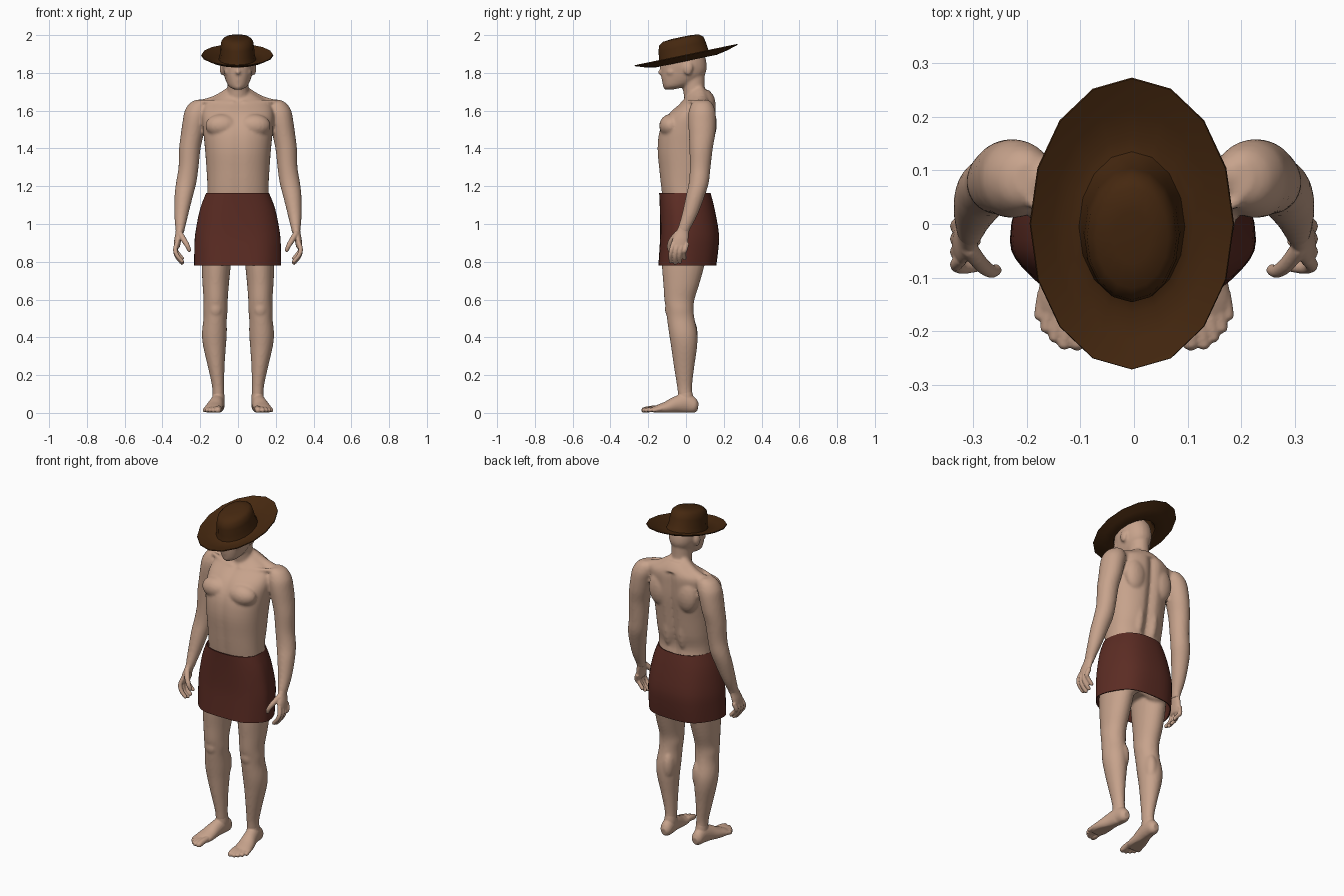
import bpy, bmesh, math
from mathutils import Vector, Matrix


def material(name, rgb):
    m = bpy.data.materials.new(name)
    m.diffuse_color = (*rgb, 1)
    return m


SKIN = material("tan skin", (0.57, 0.365, 0.262))
CLOTH = material("dark red cloth", (0.105, 0.025, 0.017))
FELT = material("brown felt", (0.060, 0.021, 0.005))


def spline(rows, steps):
    """Catmull-Rom interpolation through rows of numbers."""
    out = []
    for i in range(len(rows) - 1):
        a, b, c, d = (rows[max(i - 1, 0)], rows[i], rows[i + 1], rows[min(i + 2, len(rows) - 1)])
        for k in range(steps):
            t = k / steps
            out.append([q + 0.5 * t * (r - p + t * (2*p - 5*q + 4*r - s + t * (3*(q - r) + s - p)))
                        for p, q, r, s in zip(a, b, c, d)])
    return out + [list(rows[-1])]


def bridge(bm, rings):
    for a, b in zip(rings, rings[1:]):
        for i in range(len(a)):
            j = (i + 1) % len(a)
            bm.faces.new((a[i], a[j], b[j], b[i]))


def loft(bm, rows, side=1, n=24, steps=4, flat=True, power=1.0, shape=None):
    """Closed tube through (x, y, z, width radius, depth radius) rows."""
    rows = spline(rows, steps)
    rings = []
    for i, (x, y, z, ra, rb) in enumerate(rows):
        u, v = Vector((1, 0, 0)), Vector((0, 1, 0))
        if not flat:
            t = Vector(rows[min(i + 1, len(rows) - 1)][:3]) - Vector(rows[max(i - 1, 0)][:3])
            t.normalize()
            u = (u - t * u.dot(t)).normalized()
            v = t.cross(u)
        ring = []
        for k in range(n):
            a = 2 * math.pi * k / n
            c, s = math.cos(a), math.sin(a)
            c, s = (math.copysign(abs(w) ** power, w) for w in (c, s))
            p = Vector((x, y, z)) + u * (ra * c) + v * (rb * s)
            if shape:
                p = shape(p)
            ring.append(bm.verts.new((p.x * side, p.y, p.z)))
        rings.append(ring)
    bridge(bm, rings)
    bm.faces.new(rings[0])
    bm.faces.new(rings[-1])


def tube(bm, points, side=1):
    """Round-tipped digit through (x, y, z, radius) points."""
    rows = [(*p[:3], p[3], p[3]) for p in points]
    tip = Vector(points[-1][:3])
    d = (tip - Vector(points[-2][:3])).normalized() * points[-1][3]
    r = points[-1][3]
    rows += [(*(tip + d * 0.6), r * 0.8, r * 0.8), (*(tip + d), r * 0.2, r * 0.2)]
    loft(bm, rows, side, n=12, steps=3, flat=False)


def ball(bm, center, radii, side=1):
    c = Vector(center)
    c.x *= side
    bmesh.ops.create_uvsphere(bm, u_segments=20, v_segments=12, radius=1,
                              matrix=Matrix.Translation(c) @ Matrix.Diagonal((*radii, 1)))


def finish(bm, name, mat, mods=(), angle=None):
    bmesh.ops.recalc_face_normals(bm, faces=bm.faces)
    mesh = bpy.data.meshes.new(name)
    bm.to_mesh(mesh)
    bm.free()
    mesh.materials.append(mat)
    ob = bpy.data.objects.new(name, mesh)
    bpy.context.collection.objects.link(ob)
    bpy.ops.object.select_all(action='DESELECT')
    ob.select_set(True)
    bpy.context.view_layer.objects.active = ob
    for kind, settings in mods:
        m = ob.modifiers.new(kind.title(), kind)
        for key, value in settings.items():
            setattr(m, key, value)
        bpy.ops.object.modifier_apply(modifier=m.name)
    if angle:
        bpy.ops.object.shade_smooth_by_angle(angle=math.radians(angle))
    else:
        bpy.ops.object.shade_smooth()
    return ob


def blend(voxel, rounds):
    return (('REMESH', dict(mode='VOXEL', voxel_size=voxel)),
            ('SMOOTH', dict(factor=0.5, iterations=rounds)))


def torso_shape(p):
    # spine furrow and a faint line down the belly
    if 1.0 < p.z < 1.66:
        p.y -= math.copysign(0.02 if p.y > 0 else 0.006, p.y) * math.exp(-(p.x / 0.025) ** 2)
    return p


# Body: torso, neck and head
body = bmesh.new()
loft(body, [(0, 0, .84, .08, .06), (0, .01, .95, .172, .13), (0, .01, 1.05, .168, .125),
            (0, -.012, 1.18, .162, .12), (0, -.008, 1.28, .166, .135), (0, -.005, 1.4, .175, .148),
            (0, .008, 1.5, .185, .148), (0, .032, 1.58, .19, .128), (0, .065, 1.64, .17, .095),
            (0, .075, 1.68, .105, .07), (0, .07, 1.71, .06, .05)],
     n=64, power=0.88, shape=torso_shape)
loft(body, [(0, .07, 1.6, .07, .07), (0, .045, 1.69, .057, .058), (0, .035, 1.8, .055, .065)])
loft(body, [(0, -.09, 1.712, .02, .022), (0, -.06, 1.728, .048, .06), (0, -.032, 1.76, .065, .096),
            (0, -.014, 1.8, .077, .118), (0, -.01, 1.85, .084, .119), (0, -.008, 1.91, .076, .1),
            (0, 0, 1.955, .035, .05)], power=0.92)
ball(body, (0, -.128, 1.803), (.016, .024, .014))        # nose tip
ball(body, (0, -.122, 1.826), (.012, .018, .03))         # nose bridge
ball(body, (0, -.112, 1.772), (.03, .018, .007))         # upper lip
ball(body, (0, -.107, 1.757), (.027, .018, .007))        # lower lip
ball(body, (0, -.1, 1.727), (.026, .022, .016))          # chin

for s in (1, -1):
    ball(body, (.086, .012, 1.822), (.011, .024, .034), s)      # ear
    ball(body, (.05, -.075, 1.805), (.024, .03, .02), s)        # cheekbone
    ball(body, (.085, -.08, 1.52), (.088, .062, .062), s)       # chest muscle
    ball(body, (.09, .118, 1.53), (.068, .045, .1), s)          # shoulder blade
    ball(body, (.048, .08, 1.32), (.04, .05, .15), s)           # lower back muscle
    ball(body, (.085, .085, .9), (.08, .075, .1), s)            # buttock
    tube(body, [(.03, .07, 1.70, .034), (.11, .085, 1.648, .036), (.2, .085, 1.61, .045)], s)
    tube(body, [(.02, -.02, 1.64, .011), (.1, .0, 1.645, .011), (.19, .04, 1.648, .011)], s)
    # arm
    loft(body, [(.2, .085, 1.658, .02, .03), (.205, .085, 1.64, .05, .053),
                (.216, .085, 1.6, .066, .07), (.228, .085, 1.55, .064, .074),
                (.242, .085, 1.475, .061, .07), (.255, .08, 1.4, .057, .062),
                (.262, .075, 1.3, .053, .055), (.274, .068, 1.22, .054, .053),
                (.287, .05, 1.15, .049, .05), (.3, .02, 1.05, .037, .042),
                (.306, -.008, .98, .026, .034), (.307, -.016, .95, .02, .03)], s)
    # leg
    loft(body, [(.1, .02, .95, .08, .1), (.11, -.008, .85, .079, .118), (.115, -.015, .78, .077, .113),
                (.118, -.025, .68, .07, .095), (.118, -.035, .6, .064, .08),
                (.119, -.033, .55, .065, .073), (.121, -.028, .5, .062, .073),
                (.125, -.015, .42, .066, .075), (.124, -.01, .35, .06, .069),
                (.116, -.01, .25, .045, .055), (.106, -.008, .15, .033, .041),
                (.104, -.005, .1, .031, .038), (.104, 0, .04, .03, .036)], s)
    ball(body, (.118, -.082, .55), (.036, .03, .048), s)        # kneecap
    ball(body, (.1, .015, .42), (.036, .047, .09), s)           # calf
finish(body, "body", SKIN, blend(.008, 4))

for s, label in ((1, "left"), (-1, "right")):
    # Hand: palm, four curled fingers and a thumb
    hand = bmesh.new()
    loft(hand, [(.306, -.002, 1.0, .024, .03), (.309, -.018, .96, .021, .034),
                (.318, -.03, .92, .019, .042), (.324, -.036, .88, .016, .042),
                (.325, -.038, .87, .01, .036)], s)
    for i in range(4):
        y = -.07 + .024 * i
        drop = (.008, 0, .006, .024)[i]
        tube(hand, [(.322, y + .004, .9, .012), (.332, y - .006, .865, .0125),
                    (.322, y - .012, .825 + drop, .0115), (.296, y - .01, .794 + drop, .0105)], s)
    tube(hand, [(.308, -.045, .95, .016), (.286, -.075, .915, .015),
                (.268, -.088, .885, .013), (.258, -.086, .862, .011)], s)
    finish(hand, label + "_hand", SKIN, blend(.004, 3))

    # Foot: sole flattened to the ground, five toes
    foot = bmesh.new()
    loft(foot, [(.104, .064, .032, .016, .02), (.104, .045, .036, .032, .038),
                (.107, 0, .05, .036, .052), (.115, -.05, .043, .04, .045),
                (.125, -.1, .028, .047, .034), (.131, -.145, .02, .05, .024),
                (.133, -.175, .016, .04, .015)], s, flat=False)
    loft(foot, [(.104, -.005, .12, .029, .036), (.104, -.003, .08, .033, .042),
                (.106, -.005, .05, .033, .045)], s)
    for x0, x1, y, r in ((.1, .106, -.22, .017), (.12, .13, -.223, .0125), (.136, .148, -.21, .012),
                         (.151, .164, -.193, .0115), (.164, .176, -.17, .011)):
        tube(foot, [(x0, -.125, .022, r), ((x0 + x1) / 2, y + .04, .022, r), (x1, y, .014, r)], s)
    for v in foot.verts:
        v.co.z = max(v.co.z, 0.002)
    finish(foot, label + "_foot", SKIN, blend(.004, 3))

# Skirt: open wrap with soft folds growing toward the hem
skirt = bmesh.new()
rings = []
for z, rx, front, back in spline([(1.165, .166, -.142, .13), (1.08, .198, -.139, .152),
                                  (.95, .222, -.138, .176), (.86, .226, -.143, .173),
                                  (.78, .226, -.149, .163)], 3):
    ring = []
    for k in range(48):
        a = 2 * math.pi * k / 48
        fold = 1 + .018 * (1.165 - z) / .385 * math.cos(6 * a)
        depth = back if math.sin(a) > 0 else -front - .03
        sy = math.copysign(abs(math.sin(a)) ** 0.9, math.sin(a))
        y = sy * (depth + (.03 if sy > 0 else 0)) - .03
        y = sy * (back + .03) - .03 if sy > 0 else sy * (-front - .03) - .03
        cx = math.copysign(abs(math.cos(a)) ** 0.85, math.cos(a))
        ring.append(skirt.verts.new((cx * rx * fold - .002, y * fold, z)))
    rings.append(ring)
bridge(skirt, rings)
finish(skirt, "skirt", CLOTH, [('SOLIDIFY', dict(thickness=.006, offset=-1))], 50)

# Hat: sixteen-sided dished brim and oval crown, tilted down at the front
hat = bmesh.new()
tilt = Matrix.Translation((-.004, 0, 1.897)) @ Matrix.Rotation(math.radians(11.7), 4, 'X')
rings = []
for rx, ry, yc, h in ((.189, .277, 0, 0), (.15, .22, -.004, -.018), (.115, .168, -.008, -.029),
                      (.099, .143, -.01, -.024), (.092, .132, -.012, .005), (.089, .128, -.012, .045),
                      (.084, .119, -.01, .075), (.068, .096, -.008, .091), (.035, .05, -.006, .096)):
    rings.append([hat.verts.new(tilt @ Vector((rx * math.sin(math.tau * k / 16),
                                               yc + ry * math.cos(math.tau * k / 16), h)))
                  for k in range(16)])
bridge(hat, rings)
hat.faces.new(rings[-1])
finish(hat, "hat", FELT, [('SOLIDIFY', dict(thickness=.005, offset=-1))], 50)
